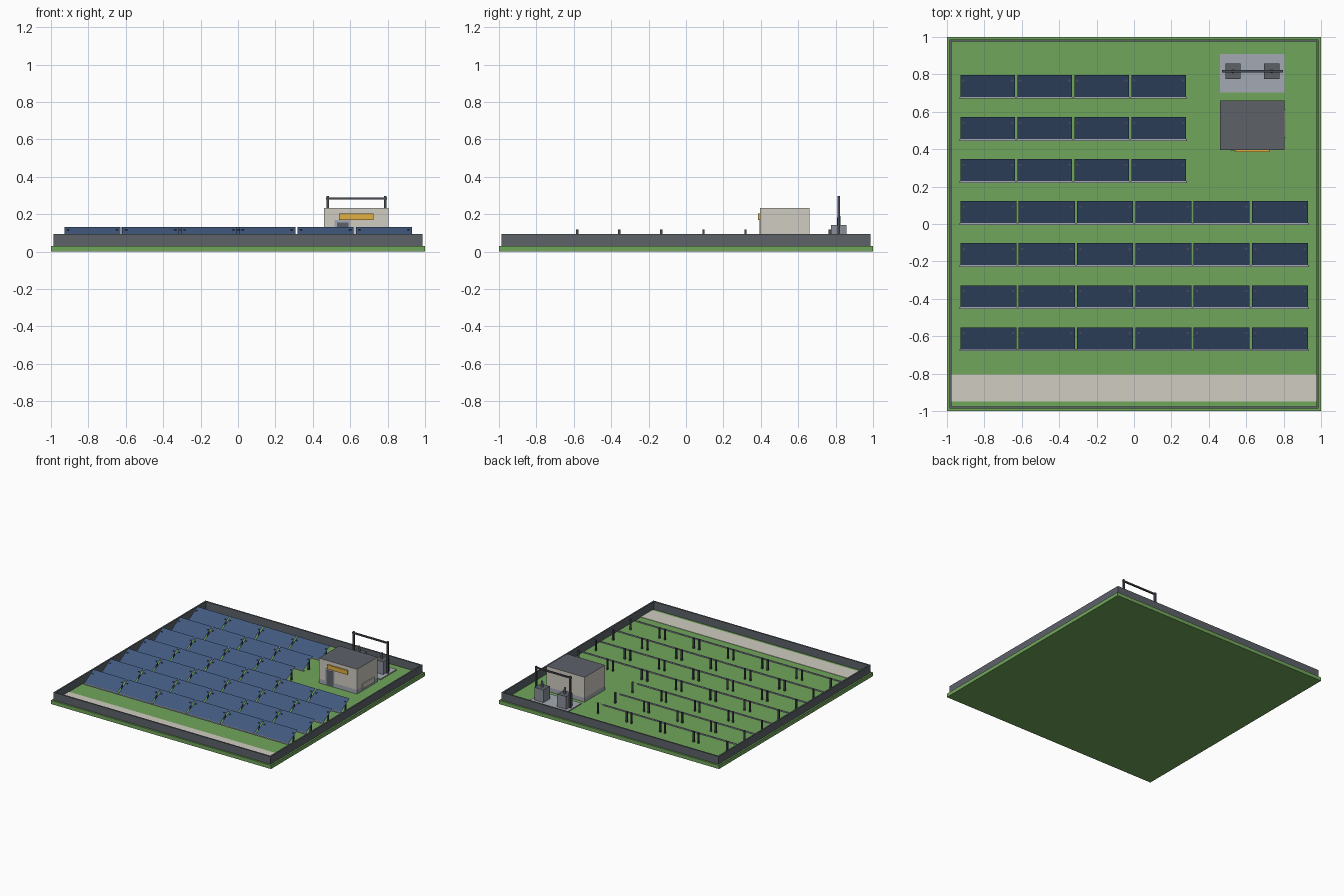
import bpy
import bmesh
import math
from mathutils import Matrix

default = bpy.data.objects.get("Cube")
if default:
    bpy.data.objects.remove(default, do_unlink=True)


def linear(value):
    value /= 255
    return value / 12.92 if value <= 0.04 else ((value + 0.055) / 1.055) ** 2.4


def material(name, red, green, blue):
    colour = (linear(red), linear(green), linear(blue), 1)
    mat = bpy.data.materials.new(name)
    mat.diffuse_color = colour
    mat.use_nodes = True
    shader = mat.node_tree.nodes["Principled BSDF"]
    shader.inputs["Base Color"].default_value = colour
    shader.inputs["Roughness"].default_value = 0.8
    return mat


GRASS = material("grass green", 113, 166, 91)
PANEL = material("panel blue", 65, 88, 126)
SLATE = material("slate grey", 93, 98, 105)
STEEL = material("charcoal steel", 72, 76, 84)
BEIGE = material("warm beige", 208, 204, 193)
AMBER = material("amber", 226, 176, 68)
CONCRETE = material("concrete grey", 164, 170, 179)
UNIT = material("unit grey", 138, 144, 152)


def finish(name, bm, *mats):
    mesh = bpy.data.meshes.new(name)
    bm.to_mesh(mesh)
    bm.free()
    for mat in mats:
        mesh.materials.append(mat)
    obj = bpy.data.objects.new(name, mesh)
    bpy.context.collection.objects.link(obj)
    return obj


def add_box(bm, x, y, z):
    """Add a box from (low, high) ranges on each axis."""
    size = [b - a for a, b in (x, y, z)]
    mid = [(a + b) / 2 for a, b in (x, y, z)]
    matrix = Matrix.Translation(mid) @ Matrix.Diagonal((*size, 1))
    bmesh.ops.create_cube(bm, size=1, matrix=matrix)


def box(name, mat, x, y, z):
    bm = bmesh.new()
    add_box(bm, x, y, z)
    return finish(name, bm, mat)


def capped_box(name, mat, top_mat, x, y, z):
    """A box whose upward face has its own colour."""
    bm = bmesh.new()
    add_box(bm, x, y, z)
    bm.normal_update()
    for face in bm.faces:
        face.material_index = int(face.normal.z > 0.5)
    return finish(name, bm, mat, top_mat)


def around(centre, half):
    return (centre - half, centre + half)


# Ground slab and access track
GROUND = 0.03
box("ground", GRASS, (-1, 1), (-1, 1), (0, GROUND))
box("access_track", BEIGE, (-0.975, 0.975), (-0.95, -0.805), (GROUND, 0.033))

# Perimeter wall
OUTER, INNER, WALL_TOP = 0.987, 0.975, 0.094
bm = bmesh.new()
for side in (-1, 1):
    span = sorted((side * INNER, side * OUTER))
    add_box(bm, (-OUTER, OUTER), span, (GROUND, WALL_TOP))
    add_box(bm, span, (-INNER, INNER), (GROUND, WALL_TOP))
finish("perimeter_wall", bm, SLATE)

# Panel rows: tilted sheets, rear posts and a front rail
TILT = math.radians(30)
LENGTH = 0.139
START = -0.934
panels, posts, rails = bmesh.new(), bmesh.new(), bmesh.new()
for row in range(7):
    y = -0.613 + row * 0.225
    count, end = (6, 0.936) if row < 4 else (4, 0.284)
    pitch = (end - START) / count
    width = pitch - 0.012
    for col in range(count):
        x = START + (col + 0.5) * pitch
        matrix = (Matrix.Translation((x, y, 0.098))
                  @ Matrix.Rotation(TILT, 4, "X")
                  @ Matrix.Diagonal((width, LENGTH, 1, 1)))
        bmesh.ops.create_grid(panels, x_segments=1, y_segments=1,
                              size=0.5, matrix=matrix)
        for side in (-1, 1):
            add_box(posts, around(x + side * 0.131, 0.006),
                    around(y + 0.031, 0.006), (GROUND, 0.118))
    add_box(rails, (START, end), around(y - 0.062, 0.005), (0.056, 0.066))
finish("solar_panels", panels, PANEL)
finish("panel_posts", posts, STEEL)
finish("panel_rails", rails, CONCRETE)

# Control building: plinth, walls and flat roof
BX, BY = (0.459, 0.805), (0.396, 0.661)
box("building_plinth", CONCRETE, BX, BY, (GROUND, 0.065))
capped_box("building_walls", BEIGE, SLATE, BX, BY, (0.065, 0.234))

# Door, sign and side vent
box("door_frame", CONCRETE, (0.517, 0.602), (0.394, 0.396), (0.035, 0.17))
box("door", SLATE, (0.528, 0.592), (0.392, 0.394), (0.035, 0.157))
box("sign_board", AMBER, (0.54, 0.724), (0.385, 0.396), (0.17, 0.205))
box("side_vent", BEIGE, (0.805, 0.813), (0.46, 0.612), (0.05, 0.09))

# Transformer yard
YARD_Y = 0.817
box("transformer_pad", CONCRETE, BX, (0.702, 0.91), (GROUND, 0.038))
for label, x in (("right", 0.529), ("left", 0.736)):
    capped_box(label + "_transformer", UNIT, SLATE, around(x, 0.041),
               around(YARD_Y, 0.041), (0.038, 0.142))
    bm = bmesh.new()
    bmesh.ops.create_cone(bm, cap_ends=True, segments=8, radius1=0.01,
                          radius2=0.008, depth=0.05,
                          matrix=Matrix.Translation((x, YARD_Y, 0.167)))
    finish(label + "_bushing", bm, UNIT)

# Overhead gantry
for label, x in (("right", 0.479), ("left", 0.788)):
    box(label + "_gantry_post", STEEL, around(x, 0.007), around(YARD_Y, 0.007),
        (0.038, 0.297))
box("gantry_beam", STEEL, (0.47, 0.797), around(YARD_Y, 0.006), (0.279, 0.291))
